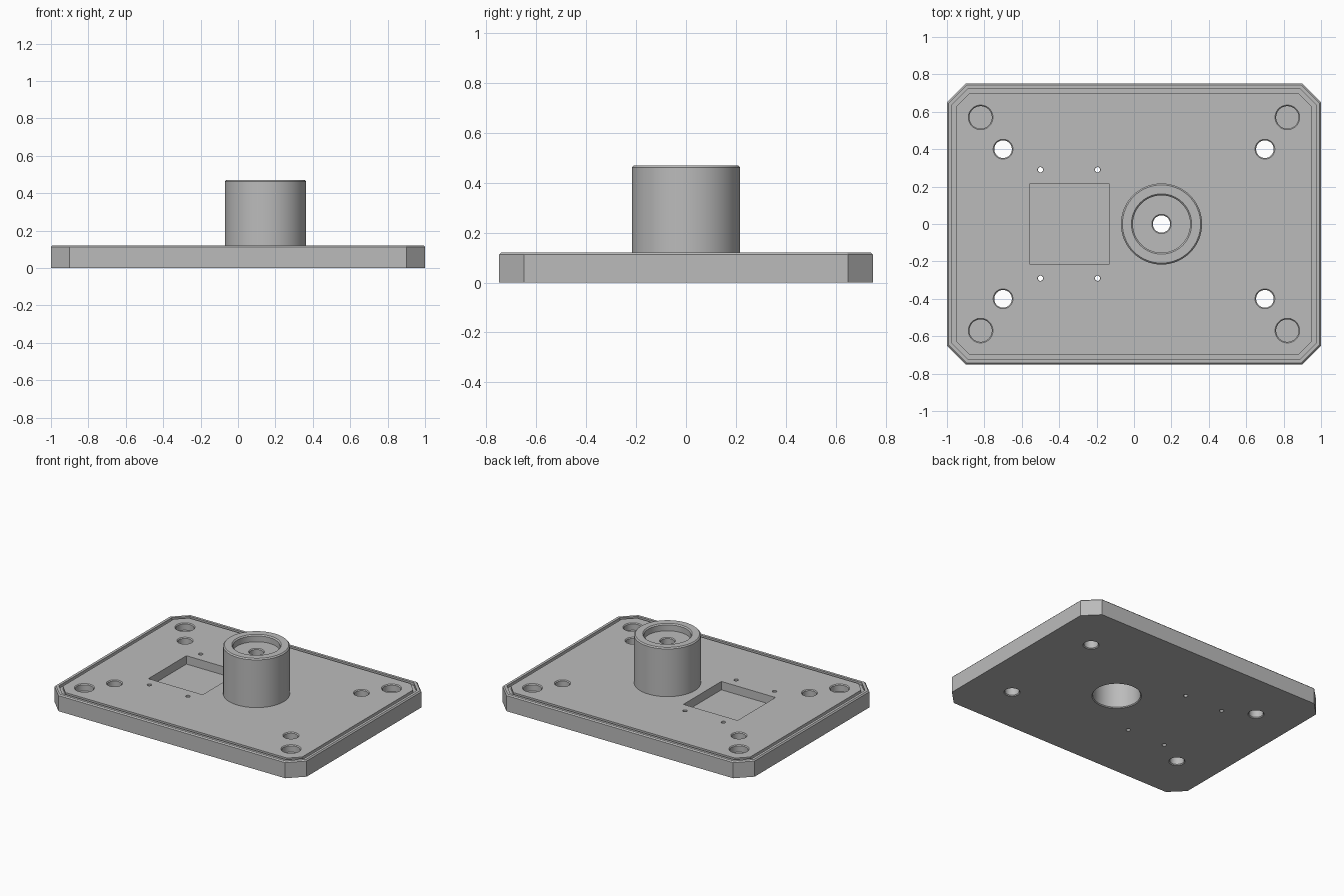
import bpy
import bmesh
import math

# Remove the default cube only
default = bpy.data.objects.get("Cube")
if default:
    bpy.data.objects.remove(default, do_unlink=True)

grey = bpy.data.materials.new("machined_grey")
grey.use_nodes = True
COLOUR = (0.5, 0.5, 0.5, 1)
grey.diffuse_color = COLOUR
grey.node_tree.nodes["Principled BSDF"].inputs["Base Color"].default_value = COLOUR

HALF_X, HALF_Y, TOP, CORNER = 1.0, 0.75, 0.12, 0.1
HUB_X, BORE = 0.147, 0.155


def make_object(name, bm):
    bmesh.ops.recalc_face_normals(bm, faces=bm.faces)
    mesh = bpy.data.meshes.new(name)
    bm.to_mesh(mesh)
    bm.free()
    mesh.materials.append(grey)
    obj = bpy.data.objects.new(name, mesh)
    bpy.context.collection.objects.link(obj)
    return obj


def bridge(bm, a, b):
    n = len(a)
    for i in range(n):
        bm.faces.new((a[i], a[(i + 1) % n], b[(i + 1) % n], b[i]))


def lathe(name, profile, x=0, y=0, ring=False, sides=64):
    """Revolve (radius, z) points; a ring joins its last point to its first."""
    bm = bmesh.new()
    turns = [2 * math.pi * i / sides for i in range(sides)]
    loops = [[bm.verts.new((x + r * math.cos(t), y + r * math.sin(t), z))
              for t in turns] for r, z in profile]
    for a, b in zip(loops, loops[1:]):
        bridge(bm, a, b)
    if ring:
        bridge(bm, loops[-1], loops[0])
    else:
        bm.faces.new(loops[0])
        bm.faces.new(loops[-1])
    return make_object(name, bm)


def octagon(bm, inset, z):
    """Rectangle with cut corners, moved inward evenly by inset."""
    x, y = HALF_X - inset, HALF_Y - inset
    cut = CORNER - inset * (2 - math.sqrt(2))
    half = [(x, y - cut), (x - cut, y), (cut - x, y), (-x, y - cut)]
    return [bm.verts.new((px, py, z))
            for px, py in half + [(-px, -py) for px, py in half]]


# Base plate with chamfered rim and seal groove
bm = bmesh.new()
section = [(0, 0), (0, TOP - 0.008), (0.008, TOP), (0.027, TOP),
           (0.027, TOP - 0.02), (0.05, TOP - 0.02), (0.05, TOP)]
loops = [octagon(bm, inset, z) for inset, z in section]
for a, b in zip(loops, loops[1:]):
    bridge(bm, a, b)
bm.faces.new(loops[0])
bm.faces.new(loops[-1])
plate = make_object("base_plate", bm)

# Cutters for the plate
cutters = []


def hole(name, x, y, r, floor=None, chamfer=0.006):
    """Round hole, through the plate unless a floor height is given."""
    wide = r + chamfer
    if floor is None:
        low = [(wide, -0.02), (wide, 0), (r, chamfer)]
    else:
        low = [(r, floor)]
    high = [(r, TOP - chamfer), (wide, TOP), (wide, TOP + 0.02)]
    cutters.append(lathe(name, low + high, x, y, sides=48))


for sx in (-1, 1):
    for sy in (-1, 1):
        hole("corner_recess_cutter", sx * 0.82, sy * 0.57, 0.06, floor=0.07)
        hole("bolt_hole_cutter", sx * 0.7, sy * 0.4, 0.047)
for x in (-0.5, -0.195):
    for y in (-0.29, 0.29):
        hole("pin_hole_cutter", x, y, 0.014, chamfer=0.001)

# Hub bore through the plate
cutters.append(lathe("bore_cutter", [(BORE + 0.006, -0.02), (BORE + 0.006, 0),
                                     (BORE, 0.006), (BORE, TOP + 0.02)], HUB_X))

# Square pocket
bm = bmesh.new()
bmesh.ops.create_cube(bm, size=1)
bmesh.ops.scale(bm, vec=(0.43, 0.43, 0.1), verts=bm.verts)
bmesh.ops.translate(bm, vec=(-0.345, 0, 0.11), verts=bm.verts)
cutters.append(make_object("pocket_cutter", bm))

# Cut the plate, then discard the cutters
for cutter in cutters:
    cutter.hide_render = True
    mod = plate.modifiers.new(cutter.name, "BOOLEAN")
    mod.operation = "DIFFERENCE"
    mod.solver = "EXACT"
    mod.object = cutter
graph = bpy.context.evaluated_depsgraph_get()
cut_mesh = bpy.data.meshes.new_from_object(plate.evaluated_get(graph))
plate.modifiers.clear()
plate.data = cut_mesh
for cutter in cutters:
    bpy.data.objects.remove(cutter, do_unlink=True)

# Hub: hollow underneath, recessed top with a centre hole
hub = lathe("hub", [
    (BORE, TOP), (0.217, TOP), (0.217, 0.462), (0.209, 0.47),
    (0.161, 0.47), (0.153, 0.462), (0.153, 0.42),
    (0.052, 0.42), (0.046, 0.414), (0.046, 0.37), (BORE, 0.37)],
    HUB_X, ring=True)

# Smooth the round walls, keep the edges crisp
bpy.ops.object.select_all(action="DESELECT")
for obj in (plate, hub):
    obj.select_set(True)
bpy.context.view_layer.objects.active = plate
bpy.ops.object.shade_smooth_by_angle(angle=math.radians(30))
